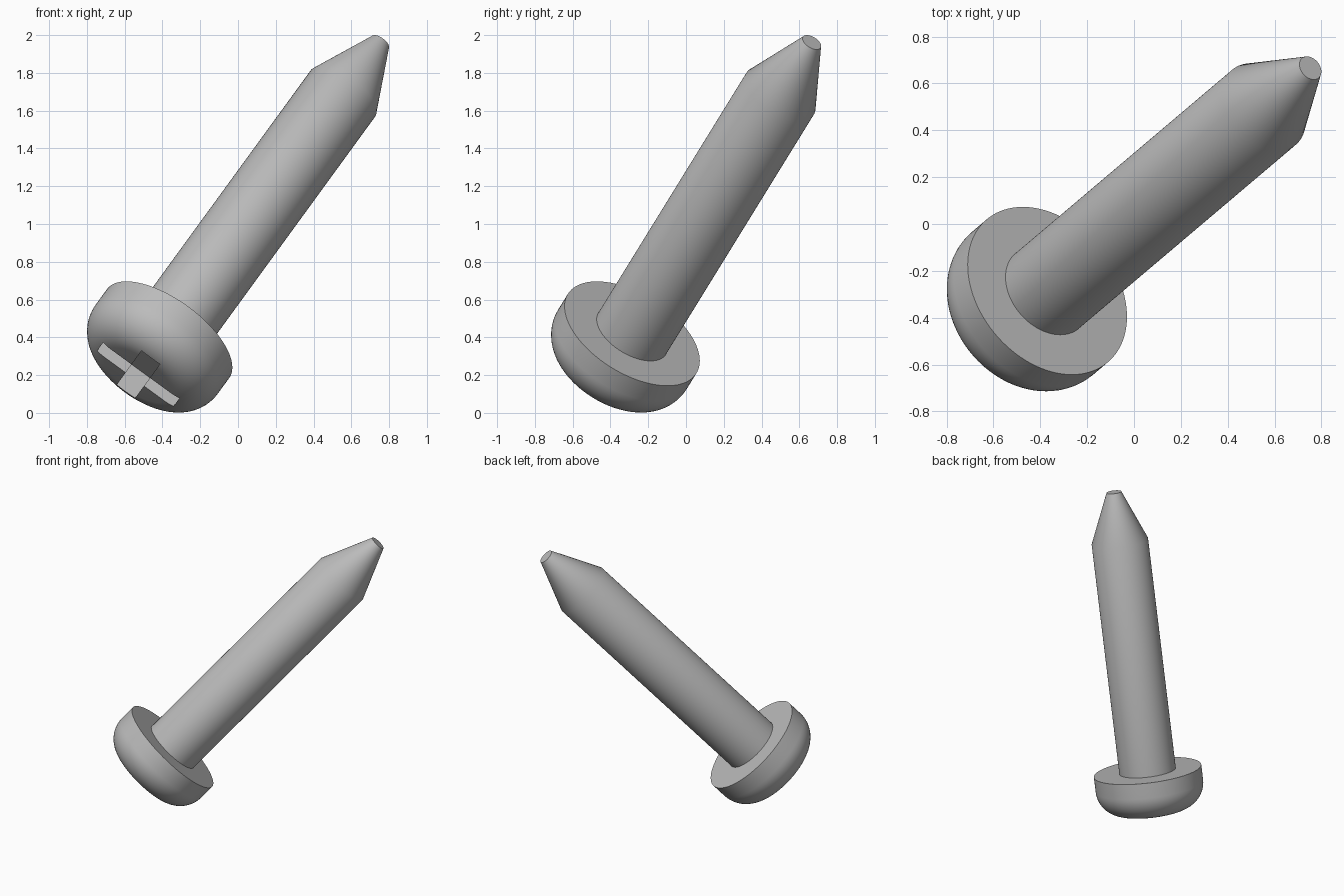
import bpy, bmesh, math
from mathutils import Vector, Matrix

if "Cube" in bpy.data.objects:
    bpy.data.objects.remove(bpy.data.objects["Cube"])

SEAT = Vector((-0.37, -0.285, 0.42))    # centre of the head's flat underside
TIP = Vector((0.753, 0.666, 1.962))     # centre of the blunt tip
axis = (TIP - SEAT).normalized()
L = (TIP - SEAT).length

# Local frame: z along the screw, x level with the front view
u = Vector((0, 1, 0)).cross(axis).normalized()
v = axis.cross(u)
frame = Matrix((u, v, axis)).transposed().to_4x4()
frame.translation = SEAT

metal = bpy.data.materials.new("grey metal")
metal.diffuse_color = (0.5, 0.5, 0.5, 1)
metal.use_nodes = True
metal.node_tree.nodes["Principled BSDF"].inputs["Base Color"].default_value = metal.diffuse_color


def finish(name, bm):
    bmesh.ops.recalc_face_normals(bm, faces=bm.faces)
    me = bpy.data.meshes.new(name)
    bm.to_mesh(me)
    bm.free()
    ob = bpy.data.objects.new(name, me)
    ob.matrix_world = frame
    me.materials.append(metal)
    bpy.context.collection.objects.link(ob)
    return ob


def lathe(name, profile, n=96):
    bm = bmesh.new()
    rings = [[bm.verts.new((r * math.cos(2 * math.pi * i / n),
                            r * math.sin(2 * math.pi * i / n), z)) for i in range(n)]
             for r, z in profile]
    for a, b in zip(rings, rings[1:]):
        for i in range(n):
            j = (i + 1) % n
            bm.faces.new((a[i], a[j], b[j], b[i]))
    bm.faces.new(rings[0])
    bm.faces.new(rings[-1])
    return finish(name, bm)


# One turned body: rounded head, shank and cone tip
R, D, F, SHANK = 0.4, 0.305, 0.19, 0.21
profile = [(R - F + F * math.sin(t), -D + F - F * math.cos(t))
           for t in (math.pi / 2 * k / 14 for k in range(15))]
profile += [(R, 0), (SHANK, 0), (SHANK, 1.755), (0.055, L)]
screw = lathe("screw", profile)

# Cross-shaped recess cutter
w, a, depth = 0.06, 0.25, 0.155
bm = bmesh.new()
quarter = [(a, -w), (a, w), (w, w)]
outline = []
for k in range(4):
    rot = Matrix.Rotation(k * math.pi / 2, 2)
    outline += [rot @ Vector(p) for p in quarter]
base = bm.faces.new([bm.verts.new((p.x, p.y, -D - 0.1)) for p in outline])
ext = bmesh.ops.extrude_face_region(bm, geom=[base])
bmesh.ops.translate(bm, vec=(0, 0, 0.1 + depth),
                    verts=[g for g in ext["geom"] if isinstance(g, bmesh.types.BMVert)])
cutter = finish("recess_cutter", bm)
cutter.hide_render = True

bpy.context.view_layer.objects.active = screw
screw.select_set(True)
mod = screw.modifiers.new("recess", 'BOOLEAN')
mod.operation = 'DIFFERENCE'
mod.solver = 'EXACT'
mod.object = cutter
bpy.ops.object.modifier_apply(modifier=mod.name)
bpy.data.objects.remove(cutter)
bpy.ops.object.shade_smooth_by_angle(angle=math.radians(30))
